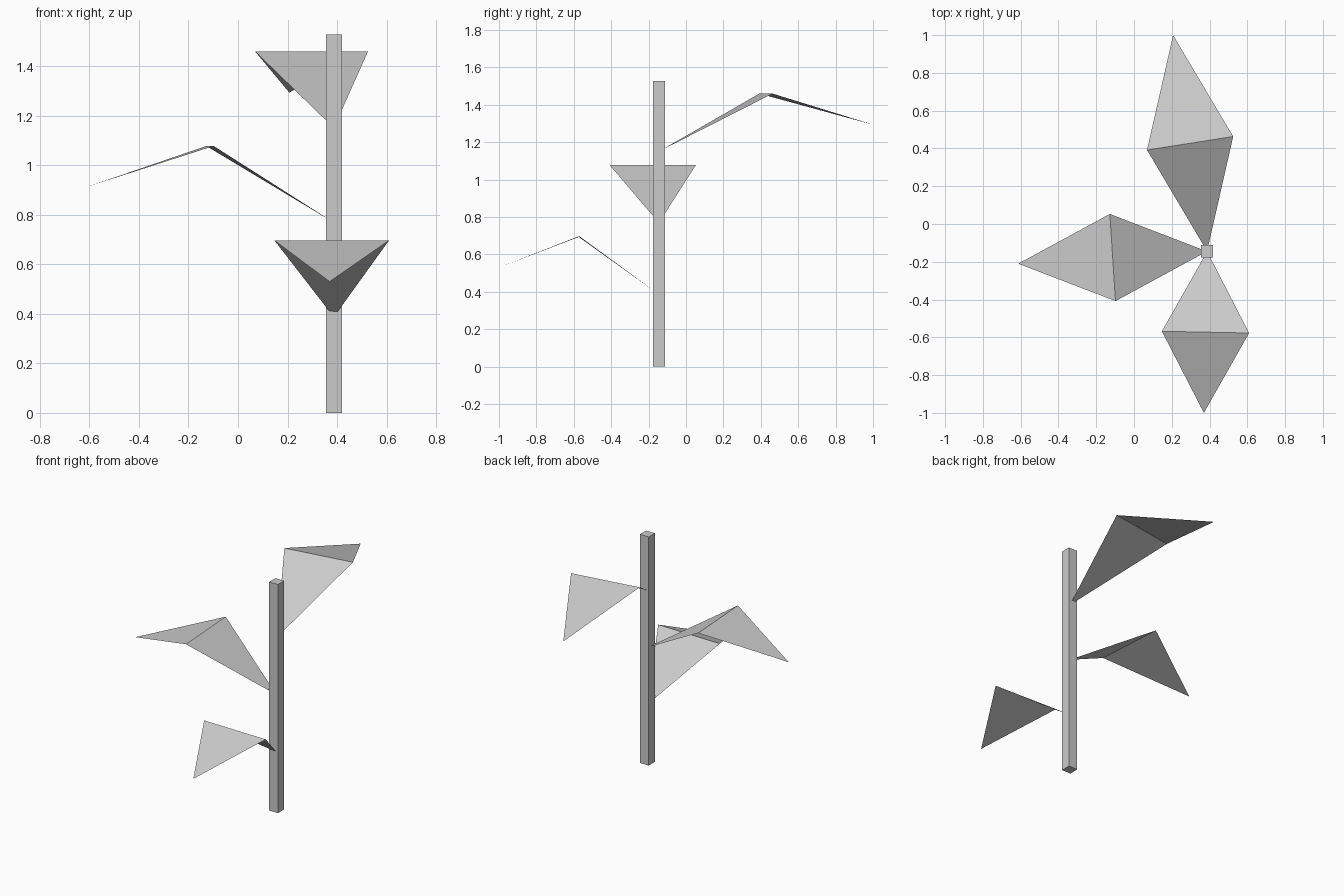
import bpy
import bmesh
from mathutils import Vector

cube = bpy.data.objects.get("Cube")
if cube:
    bpy.data.objects.remove(cube, do_unlink=True)

grey = bpy.data.materials.new("plain_grey")
grey.use_nodes = True
tone = (0.6, 0.6, 0.6, 1)
grey.diffuse_color = tone
grey.node_tree.nodes["Principled BSDF"].inputs["Base Color"].default_value = tone

STEM = Vector((0.387, -0.145, 0))
STEM_WIDTH, STEM_HEIGHT = 0.065, 1.528
HALF_LEAF = 0.231
RISE, TIP_RISE = 0.309, 0.143


def add_object(name, bm):
    mesh = bpy.data.meshes.new(name)
    bm.to_mesh(mesh)
    bm.free()
    mesh.materials.append(grey)
    obj = bpy.data.objects.new(name, mesh)
    bpy.context.collection.objects.link(obj)


def add_leaf(name, tip_xy, base_z):
    """Folded kite: rises from the stem to a crease, then droops to the tip."""
    reach = Vector((*tip_xy, 0)) - STEM
    up = Vector((0, 0, 1))
    side = reach.normalized().cross(up) * HALF_LEAF
    base = STEM + up * base_z
    crease = base + reach / 2 + up * RISE
    tip = base + reach + up * TIP_RISE
    bm = bmesh.new()
    b, r, l, t = [bm.verts.new(p) for p in (base, crease + side, crease - side, tip)]
    bm.faces.new((b, r, l))
    bm.faces.new((r, t, l))
    add_object(name, bm)


# Square stem
bm = bmesh.new()
bmesh.ops.create_cube(bm, size=1)
bmesh.ops.scale(bm, vec=(STEM_WIDTH, STEM_WIDTH, STEM_HEIGHT), verts=bm.verts)
bmesh.ops.translate(bm, vec=STEM + Vector((0, 0, STEM_HEIGHT / 2)), verts=bm.verts)
add_object("stem", bm)

# Three leaves spiralling up the stem, each longer than the last
add_leaf("lower_leaf", (0.37, -1.0), 0.387)
add_leaf("middle_leaf", (-0.613, -0.21), 0.769)
add_leaf("upper_leaf", (0.207, 1.0), 1.151)
